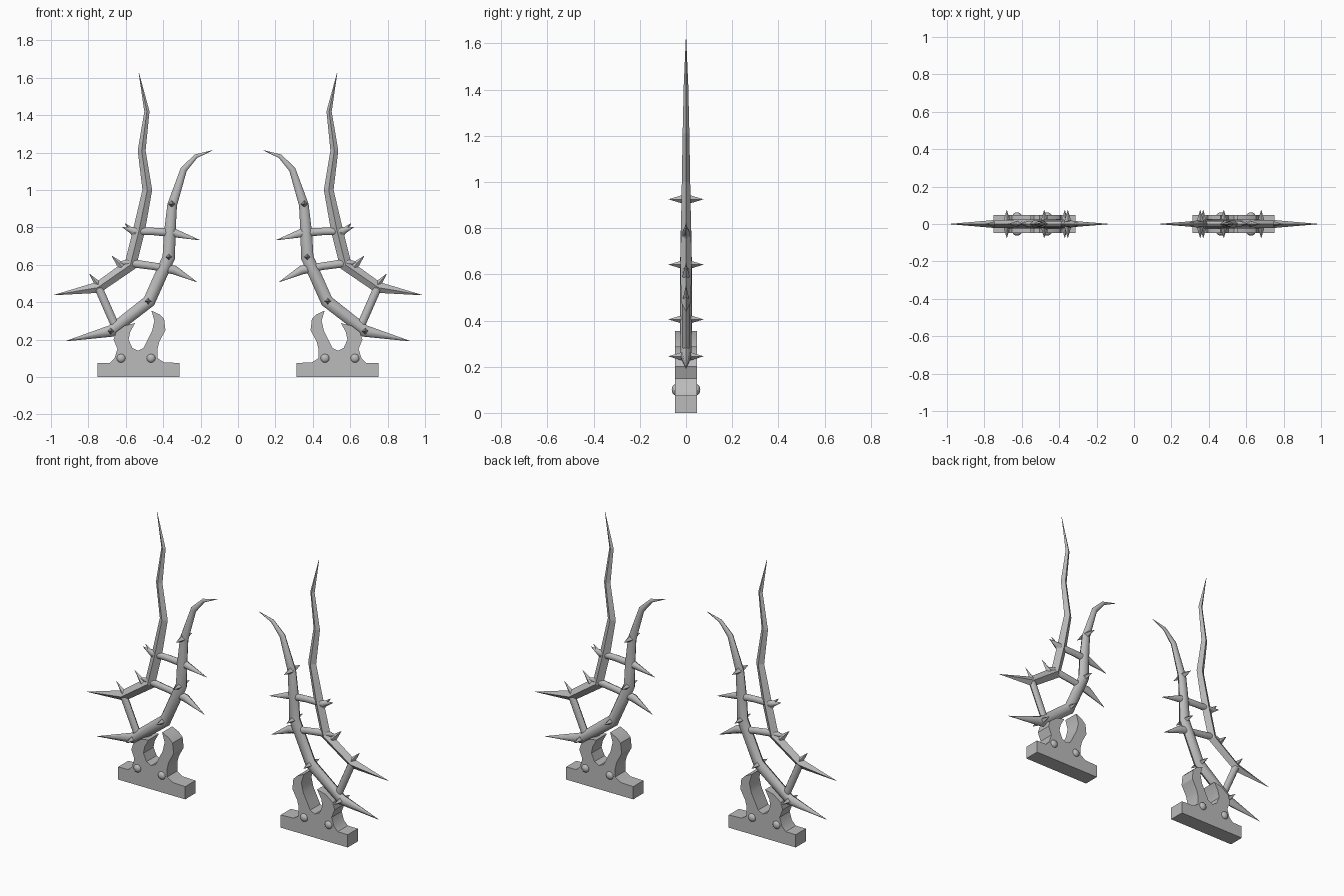
import bpy, bmesh, math
from mathutils import Vector, Matrix

cube = bpy.data.objects.get("Cube")
if cube:
    bpy.data.objects.remove(cube, do_unlink=True)

grey = bpy.data.materials.new("stone_grey")
grey.use_nodes = True
colour = (0.5, 0.5, 0.5, 1)
grey.diffuse_color = colour
grey.node_tree.nodes["Principled BSDF"].inputs["Base Color"].default_value = colour


def finish(name, bm, smooth=0):
    """Turn a bmesh into an object, mirrored to the other side."""
    bmesh.ops.recalc_face_normals(bm, faces=bm.faces)
    mesh = bpy.data.meshes.new(name)
    bm.to_mesh(mesh)
    bm.free()
    mesh.materials.append(grey)
    obj = bpy.data.objects.new(name, mesh)
    bpy.context.collection.objects.link(obj)
    if smooth:
        bpy.ops.object.select_all(action='DESELECT')
        obj.select_set(True)
        bpy.context.view_layer.objects.active = obj
        bpy.ops.object.shade_smooth_by_angle(angle=math.radians(smooth))
    mirror = obj.modifiers.new("other_side", 'MIRROR')
    mirror.use_mirror_merge = False
    return obj


def branch(name, path, sides, flat=0.75, smooth=0):
    """Sweep a flattened ring along (x, z, radius) points in the y = 0 plane."""
    bm = bmesh.new()
    pts = [Vector((x, 0, z)) for x, z, r in path]
    rings = []
    for i, p in enumerate(pts):
        before = (p - pts[i - 1]).normalized() if i else Vector()
        after = (pts[i + 1] - p).normalized() if i < len(pts) - 1 else Vector()
        t = (before + after).normalized()
        n = Vector((t.z, 0, -t.x))
        r = path[i][2]
        ring = []
        for k in range(sides):
            a = math.tau * k / sides
            ring.append(bm.verts.new(p + n * r * math.cos(a) + Vector((0, r * flat * math.sin(a), 0))))
        rings.append(ring)
    for a, b in zip(rings, rings[1:]):
        for k in range(sides):
            j = (k + 1) % sides
            bm.faces.new((a[k], a[j], b[j], b[k]))
    bm.faces.new(rings[0])
    bm.faces.new(rings[-1])
    return finish(name, bm, smooth)


# Long wavy outer horn with a ridge down each face
branch("outer_horn", [
    (0.985, 0.438, 0.001), (0.75, 0.478, 0.03), (0.575, 0.60, 0.034),
    (0.53, 0.78, 0.032), (0.485, 1.0, 0.026), (0.515, 1.21, 0.021),
    (0.487, 1.42, 0.014), (0.53, 1.625, 0.001)], 4, 0.7)

# Rounder inner horn, hooked at the top
branch("inner_horn", [
    (0.92, 0.192, 0.001), (0.68, 0.245, 0.032), (0.475, 0.405, 0.034),
    (0.37, 0.64, 0.034), (0.365, 0.77, 0.031), (0.352, 0.92, 0.026),
    (0.29, 1.11, 0.018), (0.225, 1.18, 0.011), (0.136, 1.212, 0.001)], 8, 0.75, 50)

# Crossbars ending in spikes
branch("upper_crossbar", [
    (0.205, 0.732, 0.001), (0.34, 0.77, 0.023), (0.45, 0.778, 0.02),
    (0.56, 0.78, 0.021), (0.62, 0.802, 0.001)], 8, 0.8, 50)
branch("lower_crossbar", [
    (0.22, 0.508, 0.001), (0.34, 0.572, 0.024), (0.45, 0.592, 0.02),
    (0.58, 0.61, 0.022), (0.65, 0.612, 0.001)], 8, 0.8, 50)
branch("lower_strut", [(0.745, 0.475, 0.022), (0.655, 0.27, 0.022)], 8, 0.8, 50)

# Small thorns on the outer horn
for x, z, tx, tz in ((0.735, 0.48, 0.795, 0.552), (0.62, 0.59, 0.675, 0.648),
                     (0.55, 0.765, 0.605, 0.822)):
    branch("outer_thorn", [(x, z, 0.022), (tx, tz, 0.001)], 4)

# Paired thorns pointing forward and back on the inner horn
for x, z in ((0.68, 0.245), (0.48, 0.405), (0.37, 0.642), (0.354, 0.925)):
    bm = bmesh.new()
    for s in (-1, 1):
        place = Matrix.Translation((x, s * 0.0425, z)) @ Matrix.Rotation(-s * math.pi / 2, 4, 'X')
        bmesh.ops.create_cone(bm, cap_ends=True, segments=4, radius1=0.02,
                              radius2=0.0005, depth=0.065, matrix=place)
    finish("inner_thorns", bm)

# Stand with a claw-like cradle
profile = [
    (0.75, 0), (0.312, 0), (0.312, 0.075), (0.395, 0.078), (0.43, 0.10),
    (0.43, 0.15), (0.42, 0.19), (0.388, 0.25), (0.395, 0.31), (0.42, 0.335),
    (0.463, 0.355), (0.447, 0.30), (0.46, 0.245), (0.485, 0.195), (0.505, 0.155),
    (0.535, 0.14), (0.565, 0.155), (0.585, 0.20), (0.577, 0.24), (0.55, 0.288),
    (0.605, 0.275), (0.652, 0.24), (0.665, 0.20), (0.645, 0.15), (0.66, 0.10),
    (0.685, 0.076), (0.75, 0.075)]
bm = bmesh.new()
face = bm.faces.new([bm.verts.new((x, -0.047, z)) for x, z in profile])
new = bmesh.ops.extrude_face_region(bm, geom=[face])["geom"]
bmesh.ops.translate(bm, vec=(0, 0.094, 0),
                    verts=[v for v in new if isinstance(v, bmesh.types.BMVert)])
finish("stand", bm, 30)

# Domed rivets on both faces of the stand
bm = bmesh.new()
for x in (0.465, 0.625):
    for s in (-1, 1):
        place = Matrix.Translation((x, s * 0.045, 0.1)) @ Matrix.Rotation(math.pi / 2, 4, 'X') @ Matrix.Diagonal((1, 1, 0.7, 1))
        bmesh.ops.create_uvsphere(bm, u_segments=12, v_segments=8, radius=0.024, matrix=place)
finish("rivets", bm, 60)
